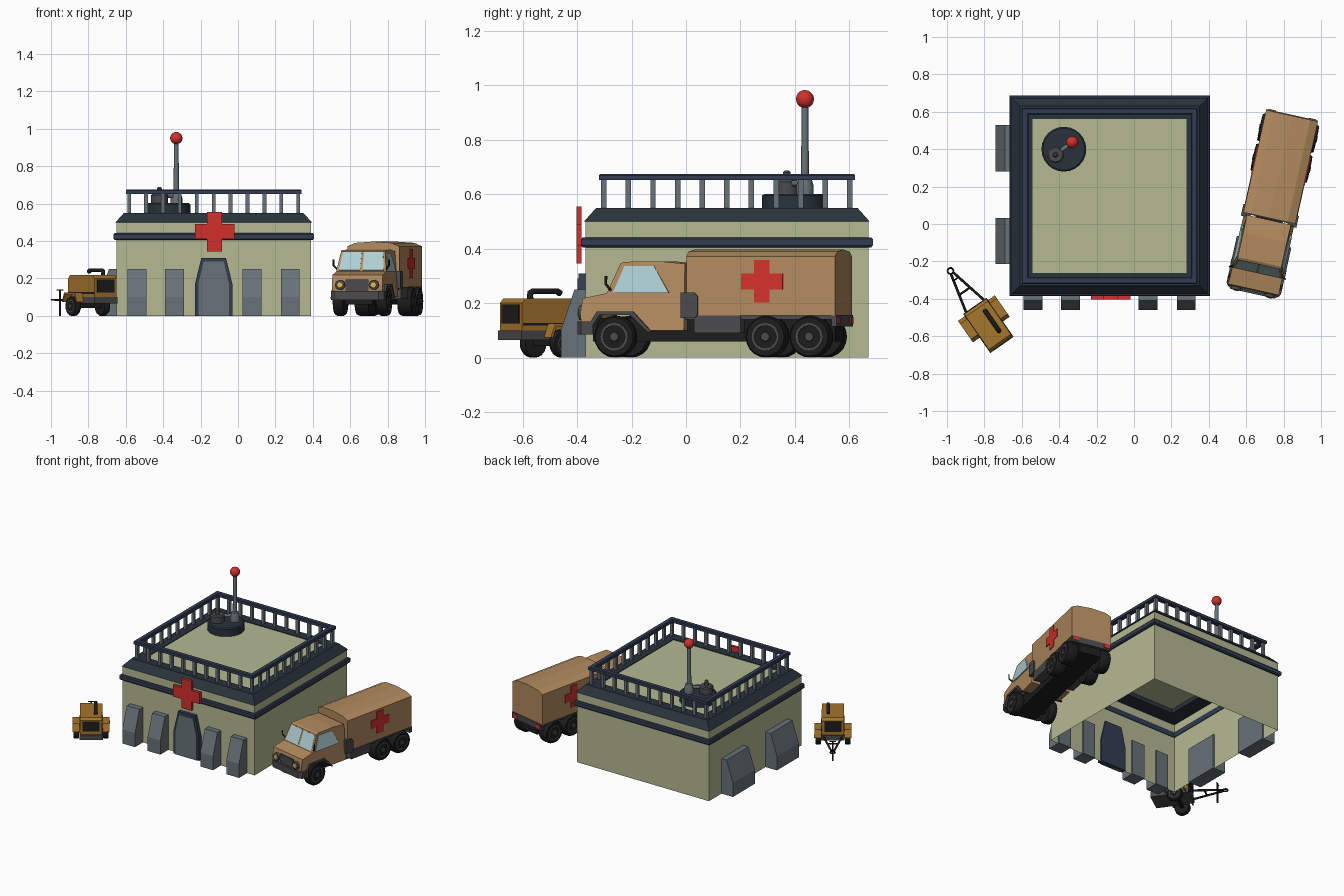
import bpy, bmesh
from math import pi, sin, cos, radians, sqrt
from mathutils import Matrix, Vector

if "Cube" in bpy.data.objects:
    bpy.data.objects.remove(bpy.data.objects["Cube"])

def mat(name, *c):
    m = bpy.data.materials.new(name)
    m.diffuse_color = (*c, 1)
    m.use_nodes = True
    m.node_tree.nodes["Principled BSDF"].inputs["Base Color"].default_value = m.diffuse_color
    return m

SAGE = mat("sage", .46, .49, .29); DARK = mat("slate", .022, .032, .045)
BLUE = mat("navy", .032, .045, .085); RED = mat("red", .65, .03, .025)
STEEL = mat("steel", .14, .17, .19); TAN = mat("tan", .45, .26, .115)
OCHRE = mat("ochre", .38, .18, .025); GLASS = mat("glass", .42, .62, .66)
BLACK = mat("black", .012, .012, .013); GUN = mat("gunmetal", .07, .07, .075)
LAMP = mat("lamp", .75, .5, .1)
PLACE = Matrix()          # placement of the group being built

def finish(name, bm, m, smooth=False, close=True):
    bmesh.ops.remove_doubles(bm, verts=bm.verts, dist=1e-5)
    if close:
        bmesh.ops.recalc_face_normals(bm, faces=bm.faces)
    me = bpy.data.meshes.new(name)
    bm.to_mesh(me); bm.free()
    if smooth:
        me.shade_smooth(); me.set_sharp_from_angle(angle=radians(35))
    me.materials.append(m)
    ob = bpy.data.objects.new(name, me)
    ob.matrix_world = PLACE
    bpy.context.collection.objects.link(ob)
    return ob

def axes(axis, h, u, v):
    return {'x': (h, u, v), 'y': (u, h, v), 'z': (u, v, h)}[axis]

def prism(name, pts, axis, a, b, m, taper=0):
    """Extrude a profile from a to b along an axis; taper narrows x above the cab waist."""
    bm = bmesh.new()
    A, B = ([bm.verts.new(axes(axis, h, *p)) for p in pts] for h in (a, b))
    bm.faces.new(A); bm.faces.new(B[::-1])
    for i in range(len(pts)):
        j = (i + 1) % len(pts)
        bm.faces.new((A[i], A[j], B[j], B[i]))
    for v in bm.verts:
        v.co.x *= 1 - taper * max(0, v.co.z - .23)
    return finish(name, bm, m)

def box(name, x0, x1, y0, y1, z0, z1, m):
    return prism(name, [(x0, y0), (x1, y0), (x1, y1), (x0, y1)], 'z', z0, z1, m)

def lathe(name, prof, at, m, axis='z', segs=16, cap=True, square=False):
    """Revolve (radius, height) points; square=True gives a four-sided ring by half-width."""
    bm = bmesh.new()
    n, ph, k = (4, pi / 4, sqrt(2)) if square else (segs, 0, 1)
    rings = [[bm.verts.new(Vector(axes(axis, h, r * k * cos(ph + 2 * pi * i / n), r * k * sin(ph + 2 * pi * i / n)))
              + Vector(at)) for i in range(n)] for r, h in prof]
    for A, B in zip(rings, rings[1:]):
        for i in range(n):
            j = (i + 1) % n
            bm.faces.new((A[i], A[j], B[j], B[i]))
    if cap:
        for (r, h), ring in ((prof[0], rings[0]), (prof[-1], rings[-1])):
            if r > 0:
                bm.faces.new(ring)
    return finish(name, bm, m, not square)

def tube(name, pts, r, m):
    cu = bpy.data.curves.new(name, 'CURVE')
    cu.dimensions = '3D'; cu.bevel_depth = r; cu.bevel_resolution = 1; cu.use_fill_caps = True
    sp = cu.splines.new('POLY'); sp.points.add(len(pts) - 1)
    for p, c in zip(sp.points, pts):
        p.co = (*c, 1)
    cu.materials.append(m)
    ob = bpy.data.objects.new(name, cu)
    ob.matrix_world = PLACE
    bpy.context.collection.objects.link(ob)

def cross_pts(u, v, R, w):
    q = [(w, R), (w, w), (R, w)]
    return [(u + a, v + b) for s in range(4) for a, b in
            [[(x, y), (y, -x), (-x, -y), (-y, x)][s] for x, y in q]]

# ---------- Building ----------
C = (-.13, .15, 0)
lathe("walls", [(.52, 0), (.52, .505)], C, SAGE, cap=False, square=True)
lathe("wall_band", [(.515, .405), (.53, .405), (.536, .412), (.536, .435), (.53, .442), (.515, .442), (.515, .405)],
      C, BLUE, cap=False, square=True)
lathe("cornice", [(.525, .5), (.48, .55), (.412, .55), (.412, .5), (.525, .5)], C, DARK, cap=False, square=True)
box("roof_deck", C[0] - .413, C[0] + .413, C[1] - .413, C[1] + .413, .53, .545, SAGE)
lathe("railing_top", [(.47, .652), (.47, .67), (.465, .675), (.44, .675), (.435, .67), (.435, .652), (.47, .652)],
      C, BLUE, cap=False, square=True)
for side in range(4):
    for i in range(10):
        p = Matrix.Rotation(side * pi / 2, 3, 'Z') @ Vector((-.452 + i * .0904, -.452, 0)) + Vector(C)
        box("railing_post", p.x - .01, p.x + .01, p.y - .01, p.y + .01, .548, .655, STEEL)

# Sloped buttresses on the front and left walls
BUT = [(.01, 0), (-.09, 0), (-.09, .1), (-.04, .25), (.01, .25)]
for x in (-.54, -.34, .075, .28):
    prism("front_buttress", [(-.37 + a, z) for a, z in BUT], 'x', x - .05, x + .05, STEEL)
for y in (-.09, .405):
    prism("side_buttress", [(-.65 + a, z) for a, z in BUT], 'y', y - .123, y + .123, STEEL)

# Door and wall cross
def door(k, z1, d):
    return [(-.13 + x * k, z) for x, z in [(-.1, 0), (.1, 0), (.1, .17), (.066, z1), (-.066, z1), (-.1, .17)]]
prism("door_frame", door(1, .31, 0), 'y', -.395, -.36, BLUE)
prism("door_panel", door(.82, .29, 0), 'y', -.399, -.38, STEEL)
prism("wall_cross", cross_pts(-.125, .45, .105, .04), 'y', -.403, -.383, RED)

# Antenna mast on its roof drum
lathe("antenna_drum", [(.12, .545), (.12, .595), (.112, .602)], (-.375, .4, 0), DARK, segs=24)
lathe("mast_collar", [(.032, .6), (.032, .63), (.022, .665), (.015, .67)], (-.33, .437, 0), STEEL)
lathe("mast", [(.015, .66), (.012, .925)], (-.33, .437, 0), STEEL, segs=12)
lathe("mast_ball", [(.033 * sin(pi * i / 10), .95 - .033 * cos(pi * i / 10)) for i in range(11)], (-.33, .437, 0), RED)
lathe("roof_turret", [(.045, .6), (.045, .645), (.038, .652), (.014, .652), (.014, .68), (.007, .688)],
      (-.42, .37, 0), GUN)
tube("turret_link", [(-.42, .37, .64), (-.33, .437, .64)], .012, STEEL)

# ---------- Truck (nose toward -y, then turned) ----------
PLACE = Matrix.Translation((.74, .105, 0)) @ Matrix.Rotation(radians(-12.5), 4, 'Z')
def wheel(name, x, y, r, w, s):
    lathe(name + "_tyre", [(r * .6, -s * w / 2), (r * .92, -s * w / 2), (r, -s * w * .32), (r, s * w * .32),
          (r * .92, s * w / 2), (r * .66, s * w / 2)], (x, y, r), BLACK, 'x', 20)
    lathe(name + "_hub", [(r * .66, s * w * .4), (r * .66, s * w * .52), (r * .55, s * w * .52), (r * .5, s * w * .42),
          (r * .25, s * w * .46), (r * .2, s * w * .56)], (x, y, r), GUN, 'x', 16)

prism("cab", [(-.468, .1), (-.475, .16), (-.466, .218), (-.375, .237), (-.328, .345), (-.315, .352), (-.18, .354),
      (-.085, .345), (-.085, .1), (-.215, .1), (-.285, .16), (-.4, .16), (-.445, .1)], 'x', -.138, .138, TAN, 1.1)
prism("side_windows", [(-.352, .238), (-.312, .336), (-.2, .336), (-.142, .238)], 'x', -.141, .141, GLASS, 1.1)
for s in (-1, 1):
    prism("windscreen", [(-.374, .244), (-.332, .34), (-.325, .337), (-.367, .241)], 'x', s * .007, s * .125, GLASS, 1.1)
    prism("front_mudguard", [(-.462, .09), (-.41, .17), (-.275, .17), (-.205, .095), (-.22, .095), (-.284, .157),
          (-.4, .157), (-.445, .09)], 'x', s * .09, s * .149, GUN)
    lathe("headlight", [(.027, -.47), (.027, -.487), (.02, -.489)], (s * .092, 0, .165), GUN, 'y')
    lathe("headlight_lens", [(.021, -.485), (.015, -.492), (0, -.494)], (s * .092, 0, .165), LAMP, 'y')
    wheel("front_wheel", s * .12, -.345, .077, .055, s)
    for y in (.225, .39):
        wheel("rear_wheel", s * .117, y, .077, .075, s)
    box("tool_box", s * .08, s * .145, -.045, .13, .09, .155, GUN)
    prism("intake_box", [(-.095, .145), (-.04, .145), (-.03, .16), (-.03, .225), (-.045, .24), (-.095, .24)], 'x',
          s * .1, s * .152, GUN)
    prism("cargo_cross", cross_pts(.21, .28, .078, .029), 'x', s * .138, s * .147, RED)
    box("tail_light", s * .09, s * .13, .485, .494, .125, .15, RED)
    tube("mirror_arm", [(s * .13, -.36, .245), (s * .152, -.375, .27), (s * .152, -.375, .3)], .005, BLACK)
box("grille", -.062, .062, -.48, -.46, .135, .195, GUN)
prism("front_bumper", [(-.15, -.425), (-.145, -.47), (-.12, -.489), (.12, -.489), (.145, -.47), (.15, -.425)],
      'z', .085, .132, GUN)
prism("cargo_cover", [(-.142, .155), (.142, .155), (.142, .372), (.1, .39), (0, .397), (-.1, .39), (-.142, .372)],
      'y', -.075, .485, TAN)
box("cargo_bed", -.135, .135, -.08, .48, .14, .156, GUN)
box("rear_bumper", -.14, .14, .47, .49, .115, .157, GUN)
box("chassis", -.075, .075, -.44, .47, .06, .145, BLACK)
for y in (-.345, .225, .39):
    box("axle", -.1, .1, y - .015, y + .015, .06, .095, BLACK)

# ---------- Generator trailer (drawbar toward +y, then turned) ----------
PLACE = Matrix.Translation((-.78, -.54, 0)) @ Matrix.Rotation(radians(34.8), 4, 'Z')
prism("generator_hood", [(-.125, .09), (.12, .09), (.12, .2), (.105, .217), (-.11, .217), (-.125, .2)],
      'x', -.072, .072, OCHRE)
box("generator_chassis", -.076, .076, -.13, .125, .065, .1, GUN)
box("radiator_grille", -.055, .055, .115, .124, .125, .195, BLACK)
box("rear_panel", -.055, .055, -.129, -.12, .125, .195, BLACK)
for s in (-1, 1):
    box("side_trim", s * .07, s * .075, -.12, .115, .118, .128, BLACK)
    wheel("trailer_wheel", s * .095, .04, .052, .035, s)
    prism("trailer_mudguard", [(-.03, .075), (-.01, .125), (.09, .125), (.11, .075), (.1, .075), (.084, .113),
          (-.004, .113), (-.02, .075)], 'x', s * .07, s * .12, OCHRE)
    tube("drawbar", [(s * .06, .115, .085), (s * .008, .335, .085)], .007, BLACK)
box("trailer_axle", -.09, .09, .03, .05, .042, .065, BLACK)
tube("tow_eye", [(.016 * cos(i * pi / 5), .352 + .016 * sin(i * pi / 5), .085) for i in range(11)], .005, BLACK)
tube("drawbar_brace", [(-.035, .22, .085), (.035, .22, .085)], .006, BLACK)
tube("jockey_post", [(0, .3, 0), (0, .3, .14)], .006, BLACK)
tube("jockey_handle", [(-.02, .3, .138), (.02, .3, .138)], .004, BLACK)
tube("exhaust", [(.03, -.06, .21), (.03, -.06, .238), (.03, -.045, .244), (.03, .06, .244), (.03, .075, .235)],
     .012, BLACK)
